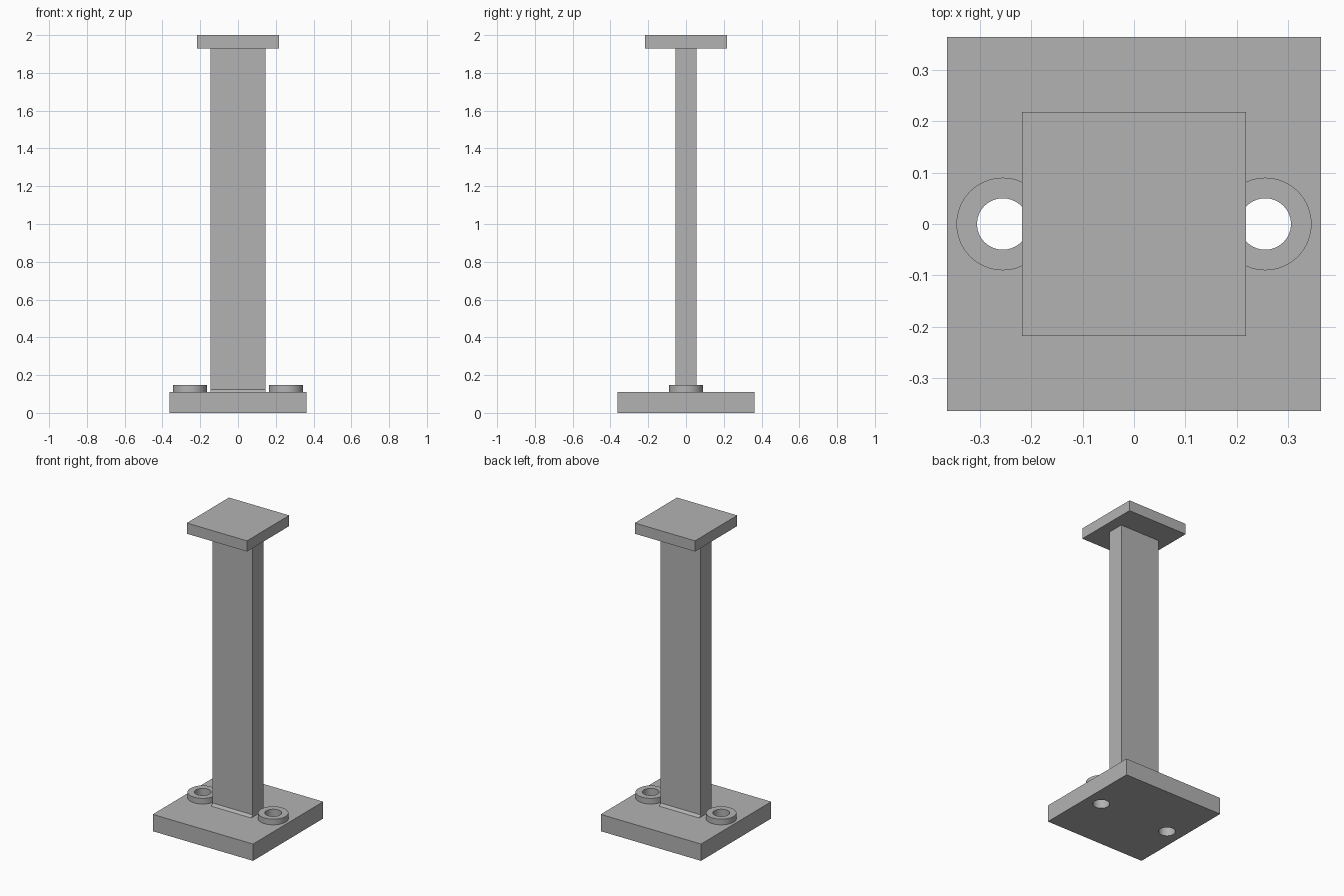
import bpy
import bmesh
from math import cos, sin, tau, radians

cube = bpy.data.objects.get("Cube")
if cube:
    bpy.data.objects.remove(cube, do_unlink=True)

BASE_HALF, BASE_TOP = 0.363, 0.11
COLUMN_X, COLUMN_Y = 0.145, 0.055
FILLET = 0.015
CAP_HALF, CAP_BOTTOM, TOP = 0.218, 1.93, 2.0
BOSS_X, BOSS_R, HOLE_R, BOSS_TOP = 0.255, 0.09, 0.05, 0.147
SEGMENTS = 64

grey = bpy.data.materials.new("plain grey")
grey.use_nodes = True
colour = (0.45, 0.45, 0.45, 1)
grey.diffuse_color = colour
grey.node_tree.nodes["Principled BSDF"].inputs["Base Color"].default_value = colour


def finish(name, bm):
    bmesh.ops.recalc_face_normals(bm, faces=bm.faces)
    mesh = bpy.data.meshes.new(name)
    bm.to_mesh(mesh)
    bm.free()
    mesh.materials.append(grey)
    obj = bpy.data.objects.new(name, mesh)
    bpy.context.collection.objects.link(obj)
    return obj


def extrude(name, points, offset):
    """Close an outline into a face and push it along an offset."""
    bm = bmesh.new()
    face = bm.faces.new([bm.verts.new(p) for p in points])
    result = bmesh.ops.extrude_face_region(bm, geom=[face], use_keep_orig=True)
    moved = [v for v in result["geom"] if isinstance(v, bmesh.types.BMVert)]
    bmesh.ops.translate(bm, verts=moved, vec=offset)
    return finish(name, bm)


def plate(name, half, bottom, top):
    corners = [(-half, -half), (half, -half), (half, half), (-half, half)]
    return extrude(name, [(x, y, bottom) for x, y in corners], (0, 0, top - bottom))


def circle(cx, radius, z):
    angles = [tau * i / SEGMENTS for i in range(SEGMENTS)]
    return [(cx + radius * cos(a), radius * sin(a), z) for a in angles]


def shade(obj):
    bpy.ops.object.select_all(action="DESELECT")
    obj.select_set(True)
    bpy.context.view_layer.objects.active = obj
    bpy.ops.object.shade_smooth_by_angle(angle=radians(30))


# Base plate and cap plate
base = plate("base_plate", BASE_HALF, 0, BASE_TOP)
plate("cap_plate", CAP_HALF, CAP_BOTTOM, TOP)

# Column, with a weld slope along the front and back of its foot
side = [(COLUMN_Y + FILLET, BASE_TOP), (COLUMN_Y, BASE_TOP + FILLET), (COLUMN_Y, CAP_BOTTOM)]
outline = side + [(-y, z) for y, z in reversed(side)]
extrude("column", [(-COLUMN_X, y, z) for y, z in outline], (2 * COLUMN_X, 0, 0))

# Ring bosses around the two bolt holes
for label, cx in (("left", BOSS_X), ("right", -BOSS_X)):
    bm = bmesh.new()
    section = [(HOLE_R, BASE_TOP), (BOSS_R, BASE_TOP), (BOSS_R, BOSS_TOP), (HOLE_R, BOSS_TOP)]
    loops = [[bm.verts.new(p) for p in circle(cx, r, z)] for r, z in section]
    for a, b in zip(loops, loops[1:] + loops[:1]):
        for i in range(SEGMENTS):
            j = (i + 1) % SEGMENTS
            bm.faces.new((a[i], a[j], b[j], b[i]))
    shade(finish(label + "_bolt_boss", bm))

    # Bolt hole through the base plate
    cutter = extrude(label + "_hole_cutter", circle(cx, HOLE_R, -BASE_TOP), (0, 0, 3 * BASE_TOP))
    cutter.hide_render = True
    bpy.context.view_layer.objects.active = base
    cut = base.modifiers.new(label + "_hole", "BOOLEAN")
    cut.operation = "DIFFERENCE"
    cut.solver = "EXACT"
    cut.object = cutter
    bpy.ops.object.modifier_apply(modifier=cut.name)
    bpy.data.objects.remove(cutter, do_unlink=True)

shade(base)
